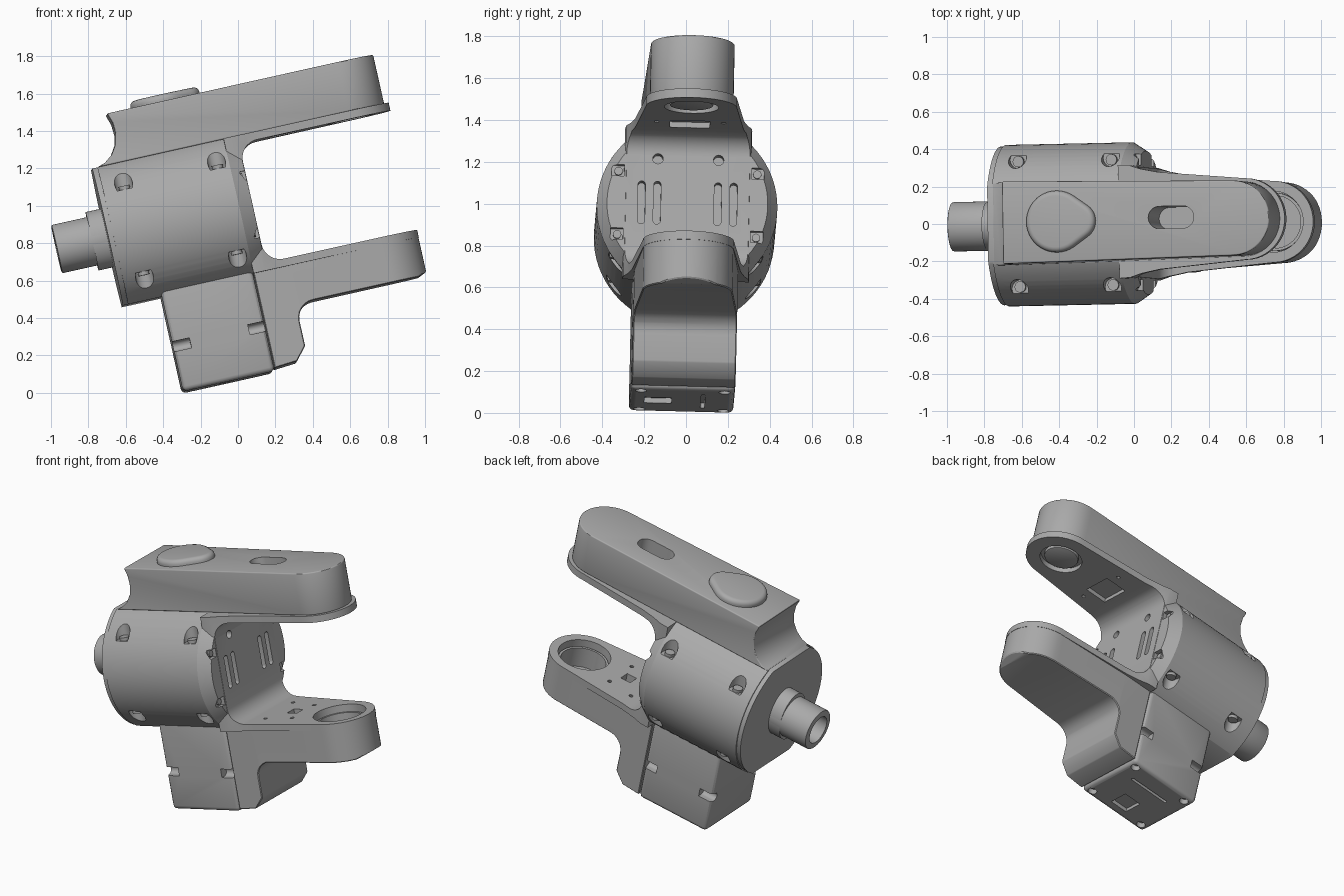
import bpy, bmesh
from math import sin, cos, radians
from mathutils import Matrix, Vector

if "Cube" in bpy.data.objects:
    bpy.data.objects.remove(bpy.data.objects["Cube"])

# The whole device is modelled upright, then placed with one tilt
PLACE = (Matrix.Translation((0, 0.005, 0.985)) @ Matrix.Rotation(radians(1.2), 4, 'Z')
         @ Matrix.Rotation(radians(-12.6), 4, 'Y') @ Matrix.Rotation(radians(-1.5), 4, 'X'))
AXES = {'X': lambda a, b, h: (h, a, b),
        'Y': lambda a, b, h: (a, h, b),
        'Z': lambda a, b, h: (a, b, h)}

grey = bpy.data.materials.new("plain grey")
grey.use_nodes = True
grey.diffuse_color = (0.4, 0.4, 0.4, 1)
grey.node_tree.nodes["Principled BSDF"].inputs["Base Color"].default_value = (0.4, 0.4, 0.4, 1)


def arc(cx, cy, r, start, end, n=10):
    step = (end - start) / n
    return [(cx + r * cos(radians(start + i * step)),
             cy + r * sin(radians(start + i * step))) for i in range(n + 1)]


def circle(cx, cy, r, n=40):
    return arc(cx, cy, r, 0, 360 - 360 / n, n - 1)


def rect(cx, cy, w, h):
    return [(cx + sx * w / 2, cy + sy * h / 2) for sx, sy in ((-1, -1), (1, -1), (1, 1), (-1, 1))]


def stadium(cx, cy, length, width, upright=False):
    r, d = width / 2, (length - width) / 2
    pts = arc(d, 0, r, -90, 90) + arc(-d, 0, r, 90, 270)
    return [(cx - b, cy + a) if upright else (cx + a, cy + b) for a, b in pts]


def plan(steps, tip, r):
    """Outline of an arm seen from above: tapering sides and a round tip."""
    return [(u, -h) for u, h in steps] + arc(tip - r, 0, r, -90, 90, 24) + [(u, h) for u, h in reversed(steps)]


def prism(name, axis, outline, lo, hi, taper=1.0):
    """Extrude an outline along an axis; taper scales the far end."""
    bm, f = bmesh.new(), AXES[axis]
    near = [bm.verts.new(f(a, b, lo)) for a, b in outline]
    far = [bm.verts.new(f(a * taper, b * taper, hi)) for a, b in outline]
    bm.faces.new(near)
    bm.faces.new(far)
    for i in range(len(near)):
        j = (i + 1) % len(near)
        bm.faces.new((near[i], near[j], far[j], far[i]))
    bmesh.ops.recalc_face_normals(bm, faces=bm.faces)
    mesh = bpy.data.meshes.new(name)
    bm.to_mesh(mesh)
    bm.free()
    mesh.materials.append(grey)
    obj = bpy.data.objects.new(name, mesh)
    bpy.context.collection.objects.link(obj)
    return obj


def bake(obj):
    bpy.context.view_layer.update()
    mesh = bpy.data.meshes.new_from_object(obj.evaluated_get(bpy.context.evaluated_depsgraph_get()))
    obj.modifiers.clear()
    obj.data = mesh


def bevel(obj, width, segments=2):
    m = obj.modifiers.new("bevel", 'BEVEL')
    m.width, m.segments, m.limit_method, m.angle_limit = width, segments, 'ANGLE', radians(40)
    bake(obj)
    return obj


def combine(targets, tools, operation='DIFFERENCE'):
    for obj in targets:
        for tool in tools:
            m = obj.modifiers.new("cut", 'BOOLEAN')
            m.operation, m.object, m.solver = operation, tool, 'EXACT'
        bake(obj)
    for tool in tools:
        bpy.data.objects.remove(tool)


def cutter(axis, outline, lo, hi):
    obj = prism("cutter", axis, outline, lo, hi)
    obj.hide_render = True
    return obj


SIDES = (-1, 1)

# Motor barrel with flats above and below, and an end rim
barrel = prism("barrel", 'X', circle(0, 0, 0.432, 72), -0.69, 0.0)
rim = prism("barrel_back_cap", 'X', circle(0, 0, 0.425, 72), -0.718, -0.69)
front_ring = prism("barrel_front_plate", 'X', circle(0, 0, 0.432, 72), 0.0, 0.073, 0.89)
combine([barrel, rim, front_ring], [cutter('X', rect(0, 0, 1, 0.75), -1, 0.5)], 'INTERSECT')

# Screw pockets around the barrel
pockets = []
for u in (-0.575, -0.065):
    for sy in SIDES:
        for sw in SIDES:
            pockets.append(cutter('Z', circle(u, sy * 0.345, 0.048, 24), *sorted((sw * 0.225, sw * 0.5))))
            prism("barrel_screw", 'Z', circle(u, sy * 0.335, 0.03, 16), *sorted((sw * 0.215, sw * 0.245)))
combine([barrel], pockets)

# Hollow shaft and its collar at the back
shaft = bevel(prism("shaft", 'X', circle(0, 0, 0.132, 48), -0.995, -0.65), 0.01)
combine([shaft], [cutter('X', circle(0, 0, 0.09, 40), -1.1, -0.85)])
prism("shaft_collar", 'X', [(y * 0.82, w) for y, w in circle(0, 0, 0.16, 48)], -0.80, -0.70)

# C-shaped bracket: side profile trimmed by its plan outline
profile = ([(0.0, 0.377), (0.92, 0.377), (0.92, 0.333)] + arc(0.175, 0.233, 0.1, 90, 180)
           + arc(0.175, -0.22, 0.1, 180, 270) + [(0.92, -0.32), (0.92, -0.362), (0.0, -0.362)])
bracket = prism("c_bracket", 'Y', profile, -0.5, 0.5)
combine([bracket], [cutter('Z', plan([(-0.1, 0.31), (0.06, 0.30), (0.12, 0.28), (0.22, 0.26)], 0.91, 0.218),
                           -1, 1)], 'INTERSECT')

# Lower arm and foot
profile = ([(0.0, -0.327), (0.0, -0.88), (0.125, -0.87), (0.185, -0.80)] + arc(0.28, -0.665, 0.095, 180, 90, 6)
           + [(0.86, -0.57), (0.93, -0.54), (0.93, -0.327)])
lower_arm = prism("lower_arm", 'Y', profile, -0.5, 0.5)
combine([lower_arm], [cutter('Z', plan([(-0.1, 0.25), (0.2, 0.248)], 0.908, 0.216), -1, 1)], 'INTERSECT')
bevel(lower_arm, 0.032, 1)

# Vent slots, screw holes and screws in the inner wall
wall_cuts = [cutter('X', stadium(y, 0, 0.21, 0.035, True), 0.03, 0.2)
             for y in (-0.22, -0.145, 0.145, 0.22)]
wall_cuts += [cutter('X', circle(sy * 0.145, 0.215, 0.025, 16), 0.03, 0.2) for sy in SIDES]
for sy in SIDES:
    for sw in SIDES:
        wall_cuts.append(cutter('X', rect(sy * 0.335, sw * 0.155, 0.06, 0.055), 0.045, 0.2))
        prism("wall_screw", 'X', circle(sy * 0.332, sw * 0.155, 0.02, 12), 0.035, 0.055)
combine([bracket, front_ring], wall_cuts)

# Bearing seat, small window and screw holes in the lower arm
arm_cuts = [cutter('Z', circle(0.692, 0, 0.163, 48), -0.40, -0.2),
            cutter('Z', circle(0.692, 0, 0.14, 48), -0.50, -0.39),
            cutter('Z', rect(0.36, 0, 0.07, 0.07), -0.42, -0.2)]
arm_cuts += [cutter('Z', circle(u, sy * y, 0.013, 10), -0.40, -0.2)
             for u, y in ((0.24, 0.15), (0.42, 0.12)) for sy in SIDES]
combine([bracket, lower_arm], arm_cuts)
ring = prism("bearing_ring", 'Z', circle(0.692, 0, 0.155, 48), -0.42, -0.365)
combine([ring], [cutter('Z', circle(0.692, 0, 0.14, 48), -0.5, -0.3)])

# Underside of the upper arm: round recess with disc, window and screw holes
combine([bracket], [cutter('Z', circle(0.692, 0, 0.13, 40), 0.2, 0.365),
                    cutter('Z', rect(0.32, 0, 0.15, 0.19), 0.2, 0.36)]
        + [cutter('Z', circle(0.36, sy * 0.16, 0.012, 10), 0.2, 0.36) for sy in SIDES])
bevel(prism("upper_arm_disc", 'Z', circle(0.692, 0, 0.105, 40), 0.34, 0.37), 0.008)

# Upper cover with scooped back end and a long slot
profile = [(-0.69, 0.375), (-0.645, 0.39), (-0.60, 0.425), (-0.568, 0.475), (-0.556, 0.53),
           (-0.56, 0.59), (-0.578, 0.645), (0.9, 0.645), (0.9, 0.375)]
cover = prism("upper_cover", 'Y', profile, -0.5, 0.5)
combine([cover], [cutter('Z', plan([(-0.8, 0.224)], 0.885, 0.2), 0, 1)], 'INTERSECT')
bevel(cover, 0.02, 3)
combine([cover], [cutter('Z', stadium(0.347, 0.01, 0.25, 0.12), 0.3, 0.8)])

# Rounded button on the cover
button = arc(-0.165, 0, 0.1, -55, 55, 12) + arc(-0.278, 0, 0.165, 55, 305, 30)
bevel(prism("cover_button", 'Z', button, 0.6, 0.684), 0.028, 4)

# Motor housing under the barrel, with corner notches and vents below
box = bevel(prism("motor_housing", 'Z', rect(-0.254, 0, 0.502, 0.5), -0.895, -0.3), 0.025, 3)
notches = []
for sy in SIDES:
    for u, lo, hi in ((-0.5, -0.6, -0.41), (0, -0.09, 0.1)):
        notches.append(cutter('X', stadium(sy * 0.25, -0.65, 0.11, 0.055), lo, hi))
    notches.append(cutter('Z', circle(-0.45, sy * 0.2, 0.028, 16), -1, -0.86))
    notches.append(cutter('Z', circle(-0.05, sy * 0.2, 0.028, 16), -1, -0.86))
notches.append(cutter('Z', rect(-0.25, -0.115, 0.12, 0.13), -1, -0.87))
notches += [cutter('Z', stadium(-0.32 + i * 0.045, 0.10, 0.15, 0.02), -1, -0.87) for i in range(4)]
combine([box], notches)

# Smooth shading with crisp edges, then tilt everything into place
for obj in bpy.context.view_layer.objects:
    if obj.type == 'MESH' and obj.data.materials and obj.data.materials[0] == grey:
        obj.matrix_world = PLACE
        obj.select_set(True)
        bpy.context.view_layer.objects.active = obj
    else:
        obj.select_set(False)
bpy.ops.object.shade_smooth_by_angle(angle=radians(30))
